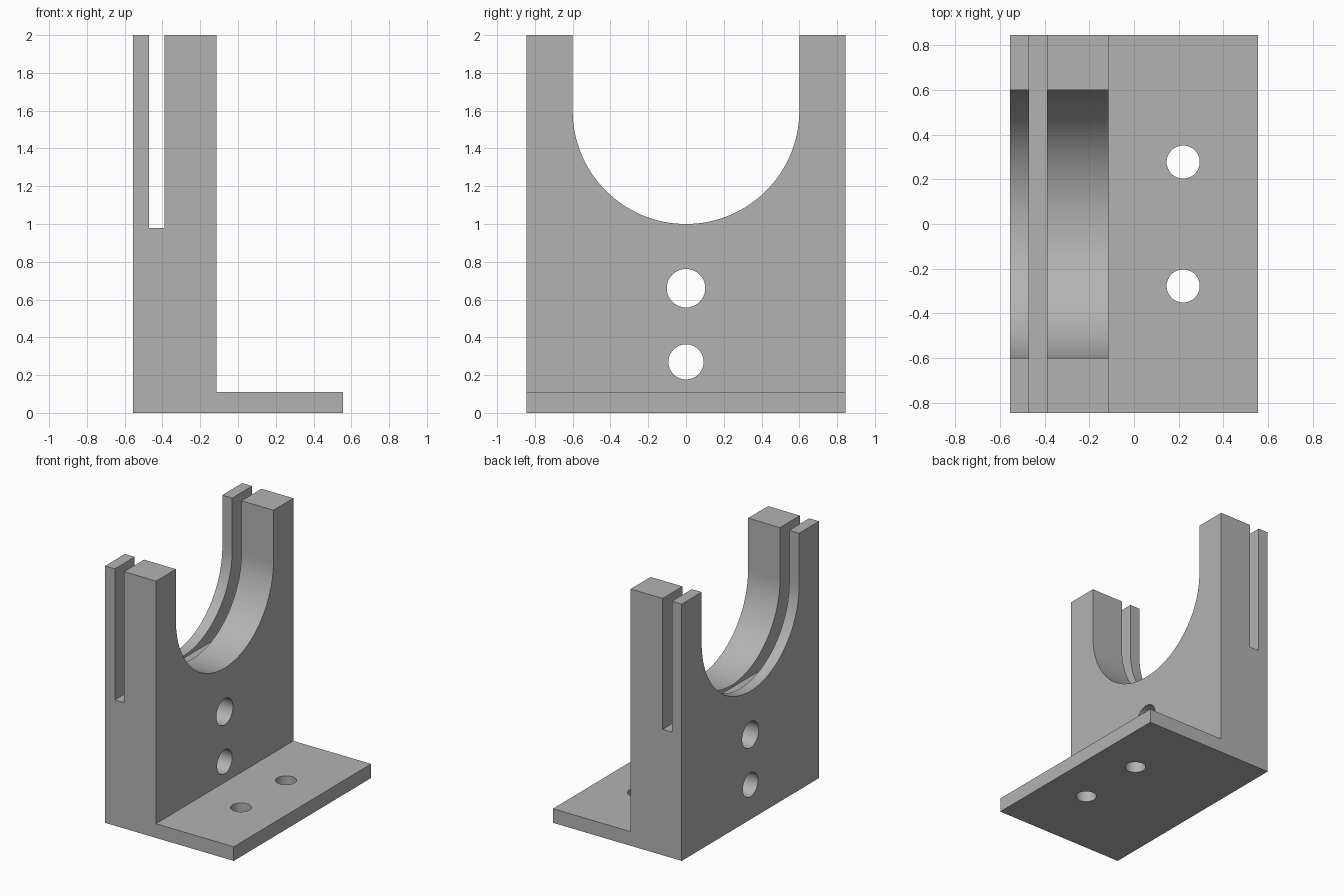
import bpy, bmesh, math
from mathutils import Vector

cube = bpy.data.objects.get("Cube")
if cube:
    bpy.data.objects.remove(cube, do_unlink=True)

HALF_W = 0.845      # half width along y
X0, X1 = -0.555, 0.555


def prism(bm, points, direction):
    """Extrude a closed outline along a direction into a solid."""
    face = bm.faces.new([bm.verts.new(p) for p in points])
    ext = bmesh.ops.extrude_face_region(bm, geom=[face])
    verts = [g for g in ext["geom"] if isinstance(g, bmesh.types.BMVert)]
    bmesh.ops.translate(bm, verts=verts, vec=Vector(direction))


def circle(radius, steps=64):
    return [(radius * math.cos(2 * math.pi * i / steps),
             radius * math.sin(2 * math.pi * i / steps)) for i in range(steps)]


def make_object(name, bm):
    bmesh.ops.recalc_face_normals(bm, faces=bm.faces)
    mesh = bpy.data.meshes.new(name)
    bm.to_mesh(mesh)
    bm.free()
    obj = bpy.data.objects.new(name, mesh)
    bpy.context.collection.objects.link(obj)
    return obj


# Material
grey = bpy.data.materials.new("plain grey")
grey.use_nodes = True
grey.diffuse_color = (0.45, 0.45, 0.45, 1)
grey.node_tree.nodes["Principled BSDF"].inputs["Base Color"].default_value = (0.45, 0.45, 0.45, 1)

# L-shaped bracket with a narrow slot down the upright
outline = [(X0, 0), (X1, 0), (X1, 0.11), (-0.115, 0.11), (-0.115, 2),
           (-0.39, 2), (-0.39, 0.98), (-0.47, 0.98), (-0.47, 2), (X0, 2)]
bm = bmesh.new()
prism(bm, [(x, -HALF_W, z) for x, z in outline], (0, 2 * HALF_W, 0))
bracket = make_object("slotted_bracket", bm)
bracket.data.materials.append(grey)

# Cutters: U-shaped cradle, two upright holes, two base holes
bm = bmesh.new()
cradle = [(0.6 * math.cos(a), 1.6 + 0.6 * math.sin(a))
          for a in (math.pi + math.pi * i / 64 for i in range(65))]
cradle += [(0.6, 2.2), (-0.6, 2.2)]
prism(bm, [(-0.8, y, z) for y, z in cradle], (1.6, 0, 0))
for z, r in ((0.66, 0.102), (0.27, 0.093)):
    prism(bm, [(-0.8, u, z + v) for u, v in circle(r)], (1.6, 0, 0))
for y in (-0.277, 0.277):
    prism(bm, [(0.22 + u, y + v, -0.03) for u, v in circle(0.074)], (0, 0, 0.17))
cutter = make_object("hole_cutter", bm)
cutter.hide_render = True

# Cut, then discard the cutter
mod = bracket.modifiers.new("cut", "BOOLEAN")
mod.operation = "DIFFERENCE"
mod.solver = "EXACT"
mod.object = cutter
bpy.ops.object.select_all(action="DESELECT")
bracket.select_set(True)
bpy.context.view_layer.objects.active = bracket
bpy.ops.object.modifier_apply(modifier=mod.name)
bpy.data.objects.remove(cutter, do_unlink=True)

# Smooth curved walls, crisp edges
bpy.ops.object.shade_smooth_by_angle(angle=math.radians(25))
